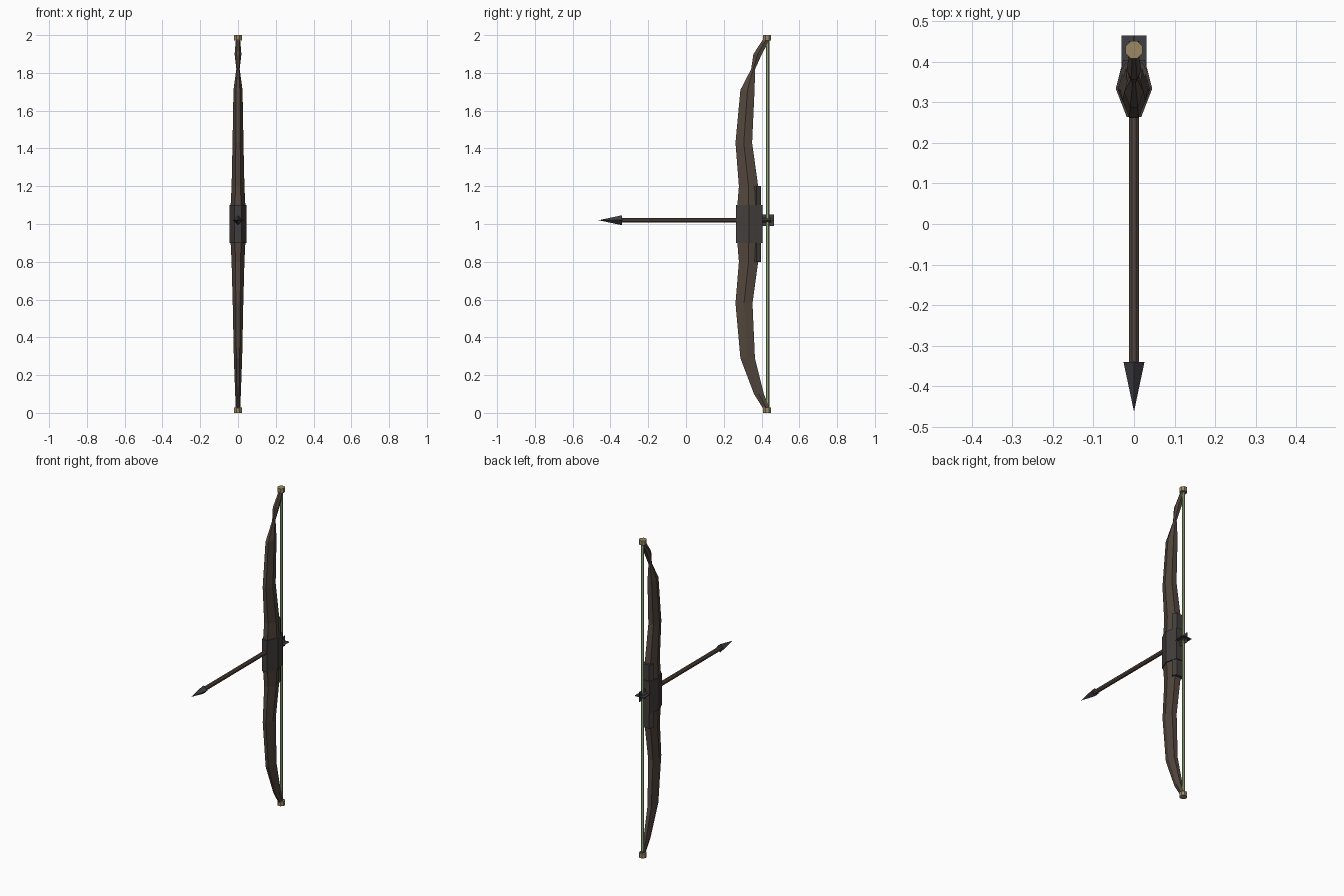
import bpy, bmesh, math
from mathutils import Matrix, Vector

if "Cube" in bpy.data.objects:
    bpy.data.objects.remove(bpy.data.objects["Cube"])


def material(name, rgb):
    m = bpy.data.materials.new(name)
    m.diffuse_color = (*rgb, 1)
    m.use_nodes = True
    m.node_tree.nodes["Principled BSDF"].inputs["Base Color"].default_value = m.diffuse_color
    return m


wood = material("dark_wood", (0.085, 0.062, 0.047))
leather = material("grip_leather", (0.055, 0.048, 0.045))
iron = material("iron", (0.05, 0.05, 0.06))
horn = material("horn", (0.33, 0.25, 0.13))
cord = material("cord", (0.28, 0.40, 0.19))


def finish(bm, name, mat):
    bmesh.ops.recalc_face_normals(bm, faces=bm.faces)
    mesh = bpy.data.meshes.new(name)
    bm.to_mesh(mesh)
    bm.free()
    mesh.materials.append(mat)
    ob = bpy.data.objects.new(name, mesh)
    bpy.context.collection.objects.link(ob)
    return ob


def loft(name, sections, mat):
    """Hexagonal tube through (z, front y, back y, half width) sections."""
    shape = [(0, -.4), (0, .4), (.5, 1), (1, .6), (1, -.6), (.5, -1)]
    bm = bmesh.new()
    rings = [[bm.verts.new((w * x, f + t * (b - f), z)) for t, x in shape]
             for z, f, b, w in sections]
    for lo, hi in zip(rings, rings[1:]):
        for i in range(6):
            j = (i + 1) % 6
            bm.faces.new((lo[i], lo[j], hi[j], hi[i]))
    bm.faces.new(rings[0])
    bm.faces.new(rings[-1])
    return finish(bm, name, mat)


def rod(name, start, end, r1, r2, sides, mat, spin=0):
    """Straight cylinder or cone between two points."""
    a, b = Vector(start), Vector(end)
    turn = (b - a).to_track_quat('Z', 'Y').to_matrix().to_4x4()
    bm = bmesh.new()
    bmesh.ops.create_cone(bm, cap_ends=True, segments=sides, radius1=r1, radius2=r2,
                          depth=(b - a).length,
                          matrix=Matrix.Translation((a + b) / 2) @ turn @ Matrix.Rotation(spin, 4, 'Z'))
    return finish(bm, name, mat)


def box(name, centre, size, mat):
    bm = bmesh.new()
    bmesh.ops.create_cube(bm, size=1, matrix=Matrix.Translation(centre) @ Matrix.Diagonal((*size, 1)))
    return finish(bm, name, mat)


# Bow stave, with the pinched upper tip
loft("bow_stave", [
    (.02, .41, .445, .012), (.10, .36, .412, .015), (.29, .288, .365, .022),
    (.58, .262, .352, .028), (.80, .28, .382, .034), (.90, .272, .39, .039),
    (1.10, .272, .39, .039), (1.20, .28, .382, .034), (1.43, .262, .35, .029),
    (1.71, .288, .363, .024), (1.82, .345, .366, .009), (1.90, .357, .402, .018),
    (1.98, .41, .445, .011)], wood)

# Grip wrap and the backing plate behind it
loft("grip_wrap", [(.90, .264, .404, .045), (1.10, .264, .404, .045)], leather)
loft("grip_backing", [(.80, .35, .398, .035), (1.20, .35, .398, .035)], leather)

# Horn nocks and bowstring
for name, z in (("lower_nock", 0), ("upper_nock", 1.972)):
    rod(name, (0, .43, z), (0, .43, z + .028), .023, .023, 8, horn, math.pi / 8)
rod("bowstring", (0, .432, .02), (0, .432, 1.98), .009, .009, 6, cord)

# Arrow shaft, head and crossed vanes
Z = 1.02
rod("arrow_shaft", (0, .45, Z), (0, -.345, Z), .0135, .0135, 8, wood, math.pi / 8)
rod("arrow_head", (0, -.34, Z), (0, -.463, Z), .026, 0, 4, iron)
box("arrow_vane_flat", (0, .4275, Z), (.062, .075, .004), iron)
box("arrow_vane_upright", (0, .4275, Z), (.004, .075, .062), iron)
